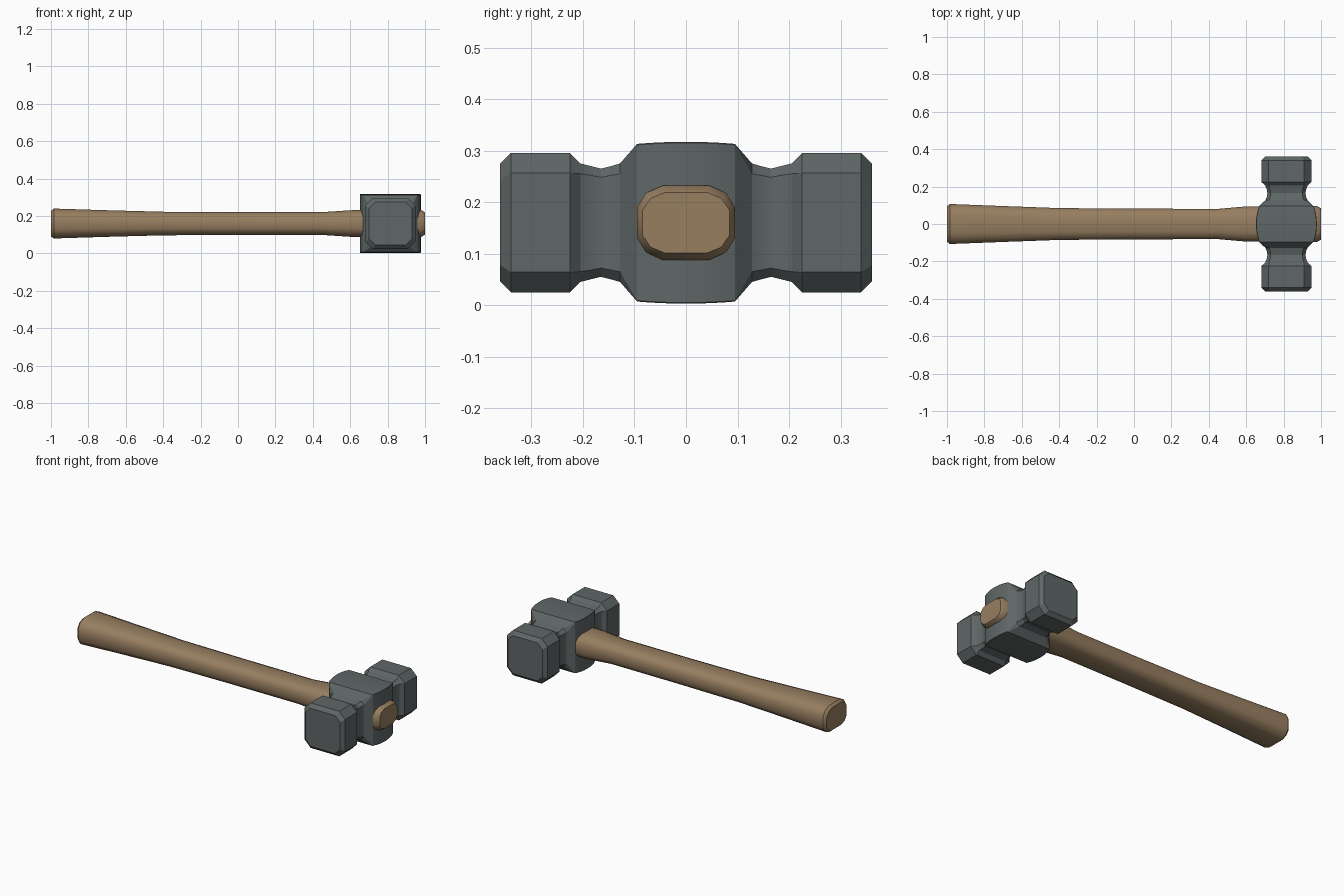
import bpy, bmesh, math
from mathutils import Vector

if "Cube" in bpy.data.objects:
    bpy.data.objects.remove(bpy.data.objects["Cube"])

ZC = 0.16    # height of the tool's axis
HX = 0.815   # x centre of the head


def material(name, rgb):
    m = bpy.data.materials.new(name)
    m.diffuse_color = (*rgb, 1)
    m.use_nodes = True
    m.node_tree.nodes["Principled BSDF"].inputs["Base Color"].default_value = m.diffuse_color
    return m


def loft(name, rings, mat, angle):
    """Skin a list of equal-length rings and cap both ends."""
    bm = bmesh.new()
    loops = [[bm.verts.new(p) for p in ring] for ring in rings]
    n = len(loops[0])
    for a, b in zip(loops, loops[1:]):
        for i in range(n):
            bm.faces.new((a[i], a[(i + 1) % n], b[(i + 1) % n], b[i]))
    bm.faces.new(loops[0])
    bm.faces.new(loops[-1])
    bmesh.ops.recalc_face_normals(bm, faces=bm.faces[:])
    me = bpy.data.meshes.new(name)
    bm.to_mesh(me)
    bm.free()
    me.materials.append(mat)
    ob = bpy.data.objects.new(name, me)
    bpy.context.collection.objects.link(ob)
    bpy.ops.object.select_all(action='DESELECT')
    ob.select_set(True)
    bpy.context.view_layer.objects.active = ob
    bpy.ops.object.shade_smooth_by_angle(angle=math.radians(angle))
    return ob


def mirror4(pts):
    """Complete a first-quadrant outline to all four quadrants, in order."""
    q2 = [(-u, v) for u, v in reversed(pts)]
    half = pts + q2
    return half + [(-u, -v) for u, v in half]


steel = material("dark_steel", (0.115, 0.135, 0.135))
wood = material("tan_wood", (0.31, 0.21, 0.118))

# Head: chamfered square sections along y (y, half x, half z, chamfer)
half_head = [
    (0.000, 0.163, 0.157, 0.002), (0.035, 0.161, 0.1565, 0.002),
    (0.068, 0.155, 0.155, 0.002), (0.095, 0.146, 0.153, 0.002),
    (0.128, 0.112, 0.115, 0.020), (0.145, 0.105, 0.110, 0.018),
    (0.165, 0.102, 0.105, 0.017), (0.185, 0.105, 0.110, 0.018),
    (0.205, 0.113, 0.115, 0.020), (0.225, 0.134, 0.135, 0.039),
    (0.340, 0.134, 0.135, 0.039), (0.361, 0.114, 0.114, 0.032),
]
sections = [(-y, a, b, c) for y, a, b, c in reversed(half_head[1:])] + half_head
loft("hammer_head",
     [[Vector((HX + u, y, ZC + v)) for u, v in mirror4([(a, b - c), (a - c, b)])]
      for y, a, b, c in sections], steel, 20)

# Handle: rounded twelve-sided sections along x (x, half y, half z)
grip = [(-1.0, 0.094, 0.068), (-0.985, 0.107, 0.080), (-0.70, 0.096, 0.071),
        (-0.40, 0.085, 0.063), (0.0, 0.082, 0.061), (0.45, 0.081, 0.061),
        (0.60, 0.094, 0.071), (0.98, 0.095, 0.072), (1.0, 0.084, 0.059)]
outline = mirror4([(1, 0.42), (0.82, 0.80), (0.48, 1)])
loft("wooden_handle",
     [[Vector((x, u * a, ZC + v * b)) for u, v in outline] for x, a, b in grip],
     wood, 40)
